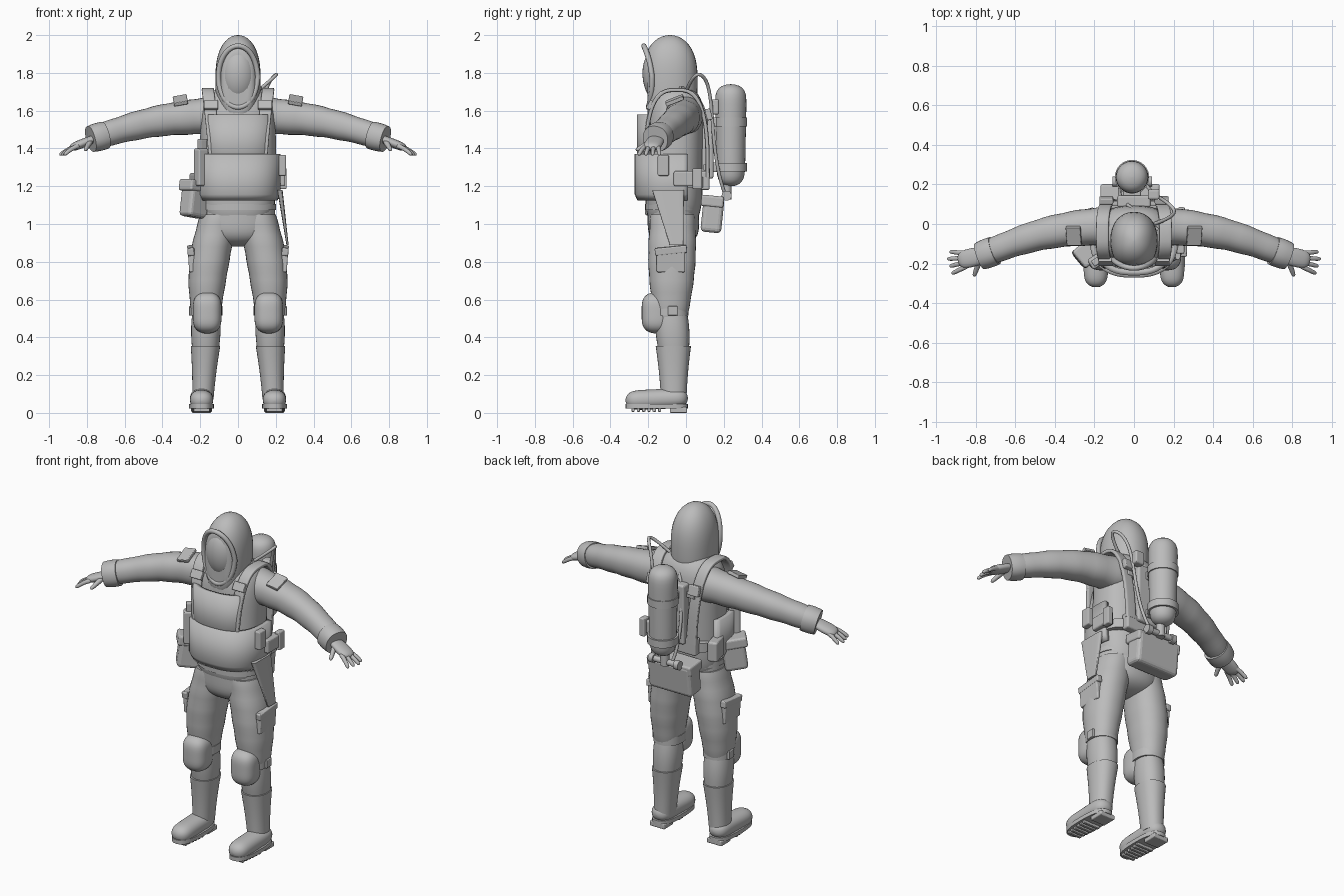
import bpy, bmesh, math
from mathutils import Vector, Matrix, Euler

cube = bpy.data.objects.get("Cube")
if cube:
    bpy.data.objects.remove(cube, do_unlink=True)

grey = bpy.data.materials.new("suit_grey")
grey.use_nodes = True
grey.diffuse_color = (.5, .5, .5, 1)
grey.node_tree.nodes["Principled BSDF"].inputs["Base Color"].default_value = grey.diffuse_color
ACROSS, FORWARD = Vector((1, 0, 0)), Vector((0, 1, 0))
smooth_parts = []


def add(name, data, mirror=False):
    ob = bpy.data.objects.new(name, data)
    bpy.context.scene.collection.objects.link(ob)
    data.materials.append(grey)
    if mirror:
        ob.modifiers.new("mirror", "MIRROR").use_mirror_merge = False
    return ob


def finish(name, bm, mirror=False, smooth=True):
    bmesh.ops.recalc_face_normals(bm, faces=bm.faces)
    mesh = bpy.data.meshes.new(name)
    bm.to_mesh(mesh)
    bm.free()
    ob = add(name, mirror=mirror, data=mesh)
    if smooth:
        smooth_parts.append(ob)
    return ob


def spow(value, power):
    return math.copysign(abs(value) ** (2 / power), value)


def bridge(bm, rows, closed):
    count = len(rows[0])
    for low, high in zip(rows, rows[1:]):
        for k in range(count if closed else count - 1):
            j = (k + 1) % count
            bm.faces.new((low[k], low[j], high[j], high[k]))


def loft(name, path, radii, side=None, power=2.2, mirror=False, front=-9):
    """Skin oval rings along a path: level rings, or square to the path if side is given."""
    bm, rings, count = bmesh.new(), [], 32
    for i, (centre, (wide, deep)) in enumerate(zip(path, radii)):
        u, v = ACROSS, FORWARD
        if side:
            along = (path[min(i + 1, len(path) - 1)] - path[max(i - 1, 0)]).normalized()
            u = (side - along * side.dot(along)).normalized()
            v = along.cross(u)
        ring = []
        for k in range(count):
            a = math.tau * k / count
            p = centre + u * wide * spow(math.cos(a), power) + v * deep * spow(math.sin(a), power)
            p.y = max(p.y, front)
            ring.append(bm.verts.new(p))
        rings.append(ring)
    bridge(bm, rings, True)
    bm.faces.new(rings[0])
    bm.faces.new(rings[-1])
    return finish(name, bm, mirror)


def limb(name, start, end, r0, r1=None, flat=1, bulge=0, bend=(0, 0, 0), dome=0, ripple=0, **options):
    """Tapered tube; it can bulge, bend, ripple like cloth and have domed ends."""
    path, radii, steps = [], [], 24
    r1 = r0 if r1 is None else r1
    for i in range(steps + 1):
        s = -math.cos(math.pi * i / steps)
        t = (s + 1) / 2
        arch = math.sin(math.pi * t)
        r = (r0 + (r1 - r0) * t + bulge * arch) * (1 + ripple * math.sin(30 * t))
        if dome:
            r *= max(.02, math.sqrt(max(0, 1 - abs(s) ** dome)))
        path.append(Vector(start).lerp(Vector(end), t) + Vector(bend) * arch)
        radii.append((r, r * flat))
    return loft(name, path, radii, **options)


def band(name, centre, height, r, flat=1, **options):
    half = Vector((0, 0, height / 2))
    return loft(name, [Vector(centre) - half, Vector(centre) + half], [(r, r * flat)] * 2, **options)


def box(name, centre, size, turn=(0, 0, 0), mirror=False):
    bm = bmesh.new()
    spin = Euler([math.radians(angle) for angle in turn])
    bmesh.ops.create_cube(bm, size=1, matrix=Matrix.LocRotScale(Vector(centre), spin, Vector(size)))
    bevel = finish(name, bm, mirror, smooth=False).modifiers.new("bevel", "BEVEL")
    bevel.width, bevel.segments = min(size) / 5, 3


def shell(name, bottom, top, wide, deep, degrees):
    """Curved plate wrapped round the front of the body."""
    bm, rows, count = bmesh.new(), [], 30
    for z, shrink in ((bottom, .93), (bottom + .03, 1), (top, 1)):
        row = []
        for k in range(count + 1):
            a = math.radians(degrees * (2 * k / count - 1))
            x, y = wide * spow(math.sin(a), 2.6), deep * spow(math.cos(a), 2.6)
            row.append(bm.verts.new((x * shrink, -.06 - y * shrink, z)))
        rows.append(row)
    bridge(bm, rows, False)
    solid = finish(name, bm).modifiers.new("thickness", "SOLIDIFY")
    solid.thickness, solid.offset = .03, 0


def hose(name, points, radius, cyclic=False):
    curve = bpy.data.curves.new(name, "CURVE")
    curve.dimensions, curve.bevel_depth = "3D", radius
    spline = curve.splines.new("NURBS")
    spline.points.add(len(points) - 1)
    for knot, point in zip(spline.points, points):
        knot.co = (*point, 1)
    spline.use_endpoint_u, spline.use_cyclic_u = True, cyclic
    add(name, curve)


# Jacket, pelvis and trousers
limb("jacket", (0, -.07, .95), (0, -.05, 1.74), .2, flat=.76, dome=6, power=2.4)
limb("pelvis", (0, -.065, .88), (0, -.07, 1.2), .195, flat=.7, dome=4)
band("jacket_hem", (0, -.07, 1.09), .03, .2, flat=.73)
limb("trouser_thigh", (.1, -.07, 1.05), (.17, -.08, .5), .1, .073, flat=1.18, bulge=.018,
     bend=(.02, 0, 0), ripple=.01, mirror=True)
limb("trouser_shin", (.168, -.08, .56), (.172, -.065, .33), .07, flat=1.15, bulge=.008, mirror=True)
box("thigh_pocket", (.245, -.08, .81), (.035, .15, .13), (0, 4, 0), mirror=True)
box("pocket_flap", (.25, -.08, .86), (.035, .17, .04), (6, 4, 0), mirror=True)

# Knee pads and straps
limb("knee_pad", (.163, -.155, .42), (.163, -.155, .64), .076, flat=1.05, dome=4, power=2.6, mirror=True)
band("knee_strap", (.167, -.08, .54), .05, .084, flat=1.1, mirror=True)
box("knee_buckle", (.25, -.07, .54), (.02, .05, .05), mirror=True)

# Boots
limb("boot_shaft", (.172, -.067, .355), (.186, -.065, .07), .078, .056, flat=1.2, bulge=-.003, mirror=True)
limb("boot_foot", (.193, .01, .08), (.193, -.32, .065), .062, flat=.85, dome=6, side=ACROSS, mirror=True)
band("boot_sole", (.193, -.155, .034), .024, .066, flat=2.5, power=2.7, mirror=True)
box("boot_heel", (.193, -.04, .015), (.1, .09, .03), mirror=True)
for i in range(6):
    box("boot_tread", (.193, -.14 - i * .028, .016), (.11 - i * .005, .017, .02), mirror=True)

# Sleeves, cuffs and hands
limb("sleeve", (.12, -.01, 1.575), (.75, -.15, 1.46), .1, .062, bend=(0, .035, .025), ripple=.02,
     side=FORWARD, mirror=True)
limb("cuff", (.705, -.135, 1.47), (.78, -.163, 1.45), .073, .07, bulge=.003, side=FORWARD, mirror=True)
limb("palm", (.74, -.15, 1.46), (.89, -.187, 1.4), .036, .042, flat=.5, bulge=.008, dome=6,
     side=FORWARD, mirror=True)
for i in range(4):
    reach = .945 - .012 * abs(i - 1)
    limb("finger", (.84, -.15 - i * .02, 1.415), (reach, -.14 - i * .037, 1.365), .013, .01,
         bend=(0, 0, .007), dome=8, side=FORWARD, mirror=True)
limb("thumb", (.78, -.18, 1.44), (.81, -.265, 1.39), .016, .01, dome=8, side=ACROSS, mirror=True)
box("shoulder_patch", (.305, -.06, 1.655), (.075, .1, .02), (22, 10, 0), mirror=True)

# Hood, collar, face lens and rim
limb("hood", (0, -.085, 1.5), (0, -.085, 2), .12, flat=1.22, dome=2.75, front=-.205)
limb("collar", (0, -.06, 1.56), (0, -.08, 1.74), .145, .112)
bm = bmesh.new()
lens = Matrix.LocRotScale(Vector((0, -.15, 1.785)), Euler((.07, 0, 0)), Vector((.096, .08, .142)))
bmesh.ops.create_uvsphere(bm, u_segments=32, v_segments=20, radius=1, matrix=lens)
finish("face_lens", bm)
turns = [math.tau * k / 20 for k in range(20)]
hose("hood_rim", [(.105 * math.cos(a), -.18 - .032 * math.sin(a) ** 2 - .012 * math.sin(a),
                   1.78 + .165 * math.sin(a)) for a in turns], .014, cyclic=True)

# Vest plates, belt and harness
shell("chest_plate", 1.35, 1.58, .19, .185, 47)
shell("belly_plate", 1.13, 1.37, .21, .197, 105)
band("waist_belt", (0, -.06, 1.22), .055, .215, flat=.86, power=2.5)
arc = [math.pi * k / 30 for k in range(31)]
over = [Vector((.12 + .04 * math.sin(a), -.05 - .165 * spow(math.cos(a), 3), 1.25 + .46 * spow(math.sin(a), 3)))
        for a in arc]
loft("shoulder_strap", over, [(.032, .011)] * len(over), side=ACROSS, power=5, mirror=True)
box("strap_buckle", (.143, -.19, 1.63), (.075, .025, .05), (-30, 0, 0), mirror=True)
box("rear_buckle", (.14, .12, 1.58), (.07, .03, .06), (15, 0, 0), mirror=True)
box("back_plate", (0, .115, 1.42), (.17, .06, .36))
box("back_pad", (0, .1, 1.23), (.3, .05, .1))

# Air tank with bands, valve and hoses
limb("air_tank", (-.01, .237, 1.2), (-.01, .237, 1.74), .074, .085, dome=10, power=2)
for z in (1.3, 1.54):
    band("tank_band", (-.01, .237, z), .045, .087, power=2)
    box("band_clamp", (-.01, .15, z), (.09, .04, .05))
    box("back_strap", (0, .105, z), (.28, .025, .035))
band("valve_stem", (-.01, .217, 1.17), .08, .025, power=2)
limb("valve_bar", (-.09, .215, 1.15), (.07, .215, 1.15), .017, side=FORWARD)
for x in (-.11, .06):
    limb("valve_knob", (x, .215, 1.15), (x + .03, .215, 1.15), .026, side=FORWARD)
hose("breathing_hose", [(.05, .21, 1.15), (.1, .15, 1.3), (.12, .14, 1.7), (.2, .09, 1.8), (.22, .04, 1.8),
                        (.1, 0, 1.7)], .009)
hose("pressure_hose", [(-.05, .21, 1.15), (-.1, .15, 1.3), (-.08, .13, 1.74), (.12, -.03, 1.72)], .009)
box("regulator", (.1, .15, 1.62), (.06, .05, .08))

# Belt pouches, radio and knife sheath
for part, grow, z, height in (("pouch", 0, 1.05, .19), ("pouch_flap", .01, 1.12, .06)):
    box("rear_" + part, (-.02, .14, z), (.29 + grow, .11 + grow, height), (-6, 0, 0))
    box("hip_" + part, (-.228, -.14, z + .08), (.13 + grow, .1 + grow, height), (0, 8, 40))
box("radio_pouch", (-.195, -.19, 1.3), (.065, .06, .2), (0, 0, 35))
box("radio", (-.19, -.19, 1.41), (.045, .035, .08), (0, 0, 35))
box("side_pouch", (-.215, .02, 1.21), (.06, .12, .12), (0, 0, 15))
box("side_buckle", (.225, 0, 1.24), (.05, .13, .08))
box("side_clip", (.24, .06, 1.24), (.035, .05, .11))
box("small_pouch", (.235, -.12, 1.31), (.04, .06, .11))
limb("knife_sheath", (.222, -.095, 1.18), (.262, -.05, .89), .014, .006, flat=6, power=5)

# Smooth shading with crisp edges
bpy.ops.object.select_all(action="DESELECT")
for ob in smooth_parts:
    ob.select_set(True)
bpy.context.view_layer.objects.active = smooth_parts[0]
bpy.ops.object.shade_smooth_by_angle(angle=math.radians(40))
